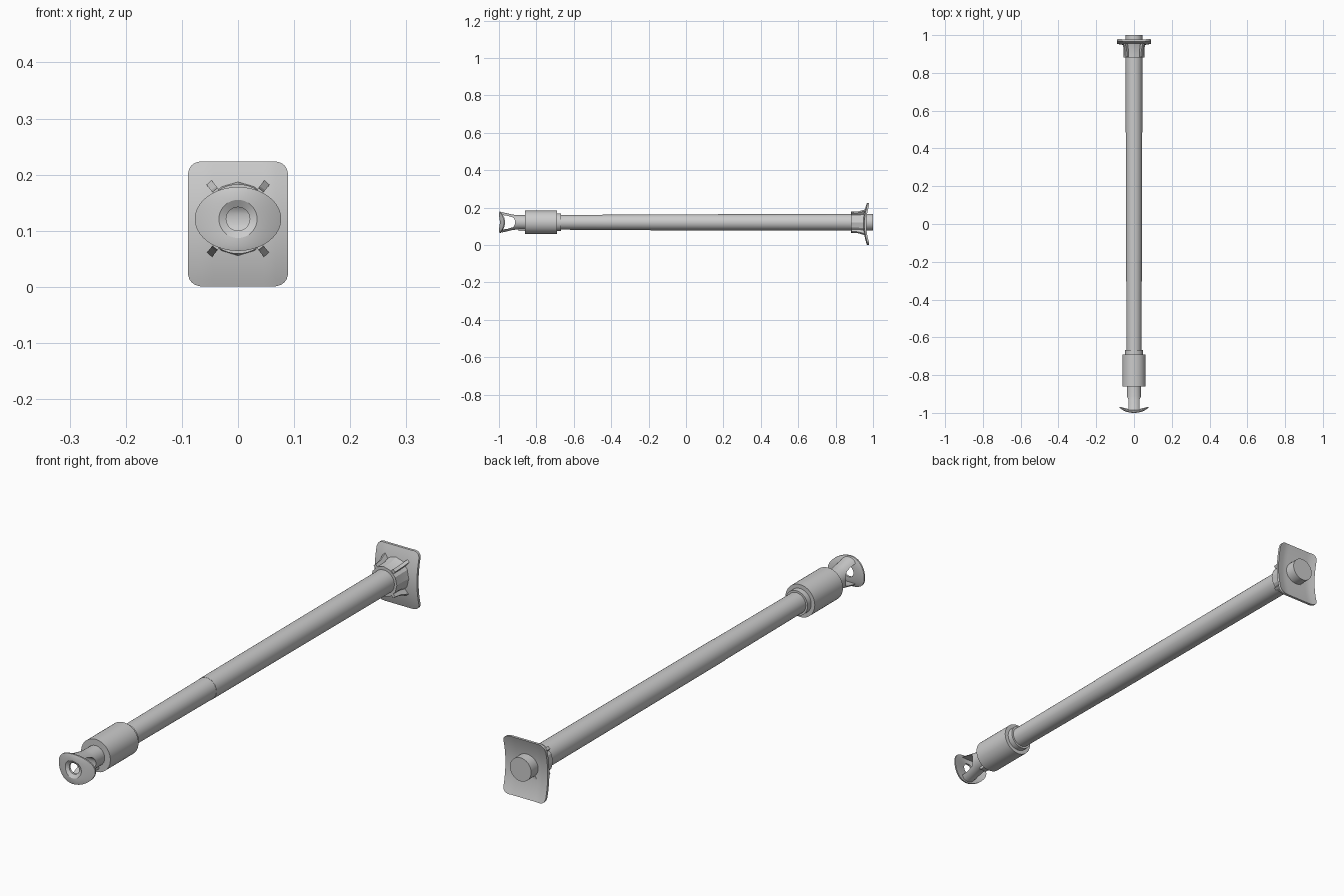
import bpy, bmesh, math
from mathutils import Vector

if "Cube" in bpy.data.objects:
    bpy.data.objects.remove(bpy.data.objects["Cube"])

AXIS_Z = 0.121
grey = bpy.data.materials.new("plain grey")
grey.diffuse_color = (0.6, 0.6, 0.6, 1)
grey.use_nodes = True
grey.node_tree.nodes["Principled BSDF"].inputs["Base Color"].default_value = grey.diffuse_color


def finish(bm, name):
    bmesh.ops.recalc_face_normals(bm, faces=bm.faces)
    mesh = bpy.data.meshes.new(name)
    bm.to_mesh(mesh)
    bm.free()
    obj = bpy.data.objects.new(name, mesh)
    bpy.context.collection.objects.link(obj)
    mesh.materials.append(grey)
    return obj


def smooth(obj, angle=35):
    bpy.ops.object.select_all(action='DESELECT')
    obj.select_set(True)
    bpy.context.view_layer.objects.active = obj
    bpy.ops.object.shade_smooth_by_angle(angle=math.radians(angle))


def loft(name, sections, n=32, closed=False, bend=0.0):
    """Elliptical sections (y, radius x, radius z) along the rod axis."""
    bm = bmesh.new()
    rings = []
    for y, rx, rz in sections:
        ring = []
        for i in range(n):
            a = math.tau * i / n
            x, z = rx * math.cos(a), rz * math.sin(a)
            ring.append(bm.verts.new((x, y + bend * x * x, AXIS_Z + z)))
        rings.append(ring)
    pairs = list(zip(rings, rings[1:]))
    if closed:
        pairs.append((rings[-1], rings[0]))
    else:
        bm.faces.new(rings[0])
        bm.faces.new(rings[-1])
    for r, s in pairs:
        for i in range(n):
            j = (i + 1) % n
            bm.faces.new((r[i], r[j], s[j], s[i]))
    return finish(bm, name)


def prism(name, outline, direction):
    """Flat outline swept along a direction."""
    bm = bmesh.new()
    face = bm.faces.new([bm.verts.new(p) for p in outline])
    out = bmesh.ops.extrude_face_region(bm, geom=[face])
    moved = [v for v in out['geom'] if isinstance(v, bmesh.types.BMVert)]
    bmesh.ops.translate(bm, verts=moved, vec=direction)
    return finish(bm, name)


# Long tapering tube, one piece sliding inside the other
smooth(loft("inner_tube", [(-0.68, .0395, .0395), (-0.19, .0415, .0415)]))
smooth(loft("outer_tube", [(-0.19, .0425, .0425), (0.955, .0445, .0445)]))

# Coupling sleeve and its end ring
smooth(loft("coupling_sleeve", [(-0.86, .062, .062), (-0.69, .062, .062)], 40))
smooth(loft("coupling_ring", [(-0.70, .047, .047), (-0.668, .047, .047)]))

# Yoke neck, opened sideways by a rounded window
yoke = loft("yoke_neck", [(-0.85, .038, .038), (-0.91, .038, .039),
                          (-0.93, .040, .042), (-0.96, .042, .049),
                          (-0.986, .044, .055)])
window = [(-0.1, -0.98, AXIS_Z - .040), (-0.1, -0.95, AXIS_Z - .034)]
for i in range(9):
    a = -math.pi / 2 + math.pi * i / 8
    window.append((-0.1, -0.935 + .022 * math.cos(a), AXIS_Z + .029 * math.sin(a)))
window += [(-0.1, -0.95, AXIS_Z + .034), (-0.1, -0.98, AXIS_Z + .040)]
window = [(x, y - .008 if y == -0.98 else y, z) for x, y, z in window]
cutter = prism("window_cutter", window, (0.2, 0, 0))
cutter.hide_render = True
cutter.hide_set(True)
cut = yoke.modifiers.new("window", 'BOOLEAN')
cut.object = cutter
cut.operation = 'DIFFERENCE'
cut.solver = 'EXACT'
bpy.context.view_layer.objects.active = yoke
yoke.select_set(True)
bpy.ops.object.modifier_apply(modifier=cut.name)
bpy.data.objects.remove(cutter)
smooth(yoke)

# Curved oval head with a countersunk hole
smooth(loft("oval_head", [(-0.984, .021, .021), (-0.992, .021, .021),
                          (-1.0, .034, .034), (-1.0, .055, .048),
                          (-0.997, .077, .057), (-0.991, .077, .057),
                          (-0.984, .050, .045)], 40, closed=True, bend=4.0), 30)

# Small stop under the neck
prism("neck_stop", [(-.014, -0.895, AXIS_Z - .047), (.014, -0.895, AXIS_Z - .047),
                    (.014, -0.895, AXIS_Z - .03), (-.014, -0.895, AXIS_Z - .03)],
      (0, 0.04, 0))

# Faceted collar with four diagonal ribs against the plate
smooth(loft("collar", [(0.882, .055, .057), (0.925, .055, .058),
                       (0.955, .060, .066)], 12), 20)
for sx in (-1, 1):
    for sz in (-1, 1):
        out = Vector((sx * .62, 0, sz * .78)).normalized()
        side = Vector((out.z, 0, -out.x)) * .006
        base = Vector((0, 0, AXIS_Z)) - side
        profile = [(.045, .885), (.066, .885), (.070, .92), (.084, .96), (.045, .96)]
        prism("collar_rib", [base + out * r + Vector((0, y, 0)) for r, y in profile],
              side * 2)

# Rounded rectangular plate, ends curving back
bm = bmesh.new()
bmesh.ops.create_grid(bm, x_segments=16, y_segments=20, size=1)
W, H, R = 0.0895, 0.1115, 0.024
for v in bm.verts:
    x, z = v.co.x * W, v.co.y * H
    dx, dz = abs(x) - (W - R), abs(z) - (H - R)
    if dx > 0 and dz > 0:
        k = max(dx, dz) / math.hypot(dx, dz)
        x = math.copysign(W - R + dx * k, x)
        z = math.copysign(H - R + dz * k, z)
    y = 0.948 + 0.019 * (z / H) ** 2 + 0.006 * max(0, (abs(x) - .06) / .03)
    v.co = (x, y, z + 0.1123)
bmesh.ops.recalc_face_normals(bm, faces=bm.faces)
front = list(bm.faces)
out = bmesh.ops.extrude_face_region(bm, geom=front, use_keep_orig=True)
for g in out['geom']:
    if isinstance(g, bmesh.types.BMVert):
        g.co.y += 0.010
smooth(finish(bm, "end_plate"))

# Round boss on the back of the plate
smooth(loft("rear_boss", [(0.95, .045, .045), (1.0, .045, .045)]))
